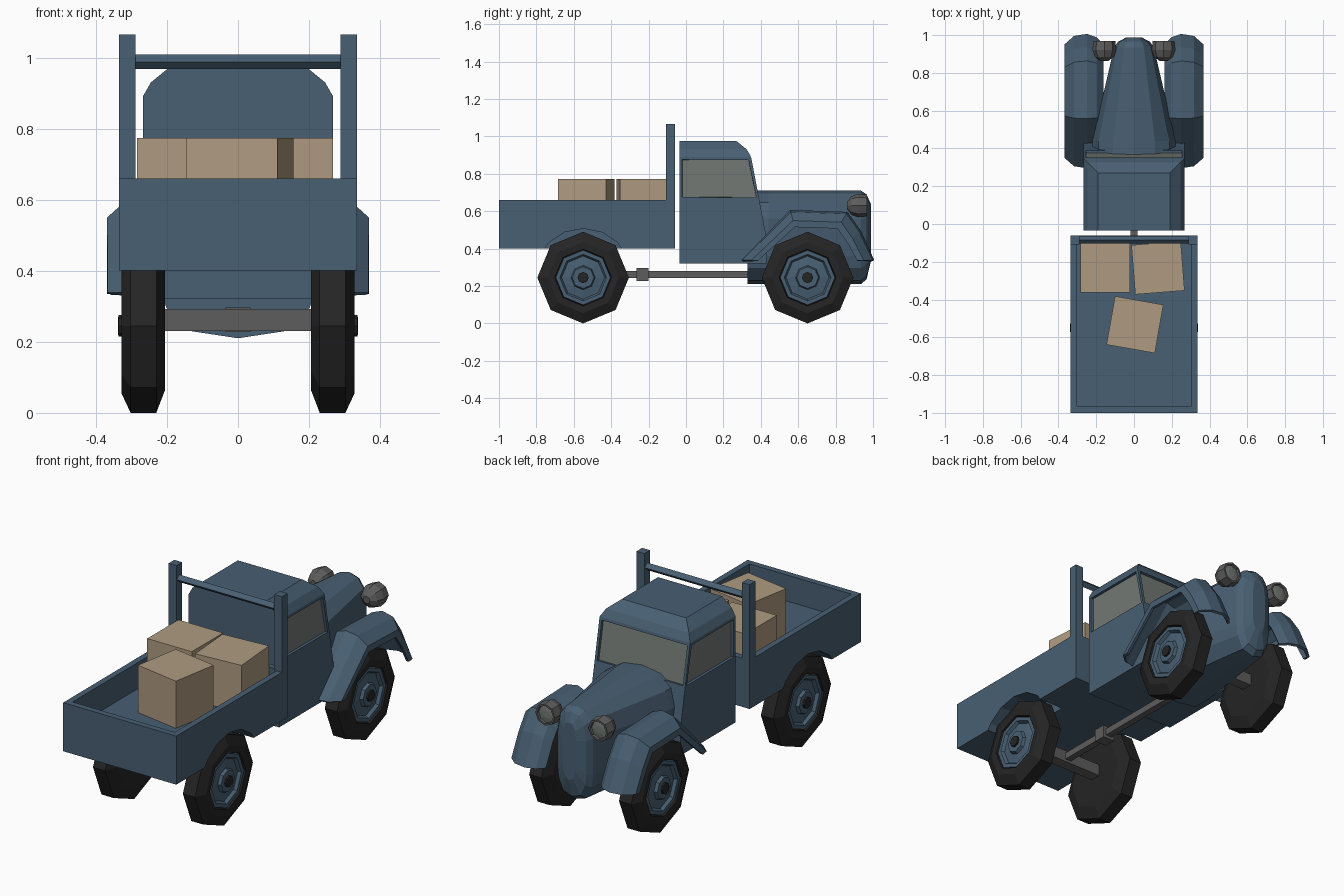
import bpy, bmesh
from math import sin, cos, pi, radians
from mathutils import Vector

if "Cube" in bpy.data.objects:
    bpy.data.objects.remove(bpy.data.objects["Cube"])


def material(name, r, g, b):
    m = bpy.data.materials.new(name)
    m.diffuse_color = (r, g, b, 1)
    m.use_nodes = True
    m.node_tree.nodes["Principled BSDF"].inputs["Base Color"].default_value = m.diffuse_color
    return m


BLUE = material("blue_paint", 0.065, 0.115, 0.17)
TAN = material("cardboard", 0.43, 0.33, 0.22)
BLACK = material("rubber", 0.018, 0.018, 0.018)
GREY = material("bare_metal", 0.11, 0.11, 0.11)
GLASS = material("glass", 0.17, 0.19, 0.175)


def finish(name, bm, *mats):
    bmesh.ops.recalc_face_normals(bm, faces=bm.faces)
    me = bpy.data.meshes.new(name)
    bm.to_mesh(me)
    bm.free()
    ob = bpy.data.objects.new(name, me)
    bpy.context.collection.objects.link(ob)
    for m in mats:
        me.materials.append(m)
    return ob


def box_bm(x0, x1, y0, y1, z0, z1):
    bm = bmesh.new()
    bmesh.ops.create_cube(bm, size=1)
    for v in bm.verts:
        v.co = (x0 + (v.co.x + .5) * (x1 - x0), y0 + (v.co.y + .5) * (y1 - y0),
                z0 + (v.co.z + .5) * (z1 - z0))
    return bm


def box(name, mat, *b):
    return finish(name, box_bm(*b), mat)


def loft_bm(rings, closed=True, caps=True):
    """Skin a list of equal-length point rings."""
    bm = bmesh.new()
    rows = [[bm.verts.new(p) for p in r] for r in rings]
    n = len(rows[0])
    for a, b in zip(rows, rows[1:]):
        for i in range(n if closed else n - 1):
            j = (i + 1) % n
            bm.faces.new((a[i], a[j], b[j], b[i]))
    if caps:
        bm.faces.new(rows[0])
        bm.faces.new(rows[-1])
    return bm


def lathe(name, mat, profile, origin, axis, side=1, sides=8):
    """Turn (offset, radius) pairs around the x or y axis."""
    rings = []
    for o, r in profile:
        ring = []
        for i in range(sides):
            c, s = r * cos(2 * pi * i / sides), r * sin(2 * pi * i / sides)
            p = (side * o, c, s) if axis == 'x' else (c, o, s)
            ring.append(Vector(origin) + Vector(p))
        rings.append(ring)
    return finish(name, loft_bm(rings), mat)


WHEEL_Z = 0.245
REAR_Y, FRONT_Y = -0.55, 0.65

# Cargo bed: hollowed box with wheel arches cut out
bm = box_bm(-.335, .335, -1, -.06, .40, .66)
top = max(bm.faces, key=lambda f: f.calc_center_median().z)
bmesh.ops.inset_region(bm, faces=[top], thickness=.046)
bmesh.ops.inset_region(bm, faces=[top], thickness=.0005, depth=-.14)
bed = finish("cargo_bed", bm, BLUE)
for s, tag in ((1, "right"), (-1, "left")):
    cutter = lathe("arch_cutter_" + tag, BLUE, [(.19, .262), (.40, .262)],
                   (0, REAR_Y, WHEEL_Z), 'x', s, 16)
    cutter.hide_render = True
    cutter.hide_viewport = True
    cut = bed.modifiers.new("arch_" + tag, 'BOOLEAN')
    cut.operation = 'DIFFERENCE'
    cut.solver = 'EXACT'
    cut.object = cutter

# Headboard posts and rail
for s, tag in ((1, "right"), (-1, "left")):
    a, b = sorted((s * .289, s * .335))
    box("headboard_post_" + tag, BLUE, a, b, -.108, -.06, .655, 1.065)
lathe("headboard_rail", BLUE, [(-.295, .02), (.295, .02)], (0, -.084, .988), 'x', 1, 4)

# Cardboard boxes in the bed
for i, (x, y, size, rot) in enumerate([(-.152, -.23, .264, 0), (.127, -.232, .262, 4.5),
                                       (.005, -.533, .26, -10)]):
    h = size / 2
    crate = box("cargo_box_%d" % (i + 1), TAN, -h, h, -h, h, 0, .253)
    crate.location = (x, y, .52)
    crate.rotation_euler.z = radians(rot)

# Cab: stacked rectangles (z, half width, front y), then inset windows
levels = [(.32, .268, .43), (.46, .268, .43), (.66, .268, .392), (.89, .268, .348),
          (.93, .245, .325), (.975, .19, .27)]
bm = loft_bm([[(-w, -.035, z), (w, -.035, z), (w, y, z), (-w, y, z)] for z, w, y in levels])
bmesh.ops.recalc_face_normals(bm, faces=bm.faces)
panes = [f for f in bm.faces
         if .7 < f.calc_center_median().z < .85 and f.calc_center_median().y > .1]
bmesh.ops.inset_individual(bm, faces=panes, thickness=.021)
bmesh.ops.inset_individual(bm, faces=panes, thickness=.001, depth=-.014)
for f in panes:
    f.material_index = 1
finish("cab", bm, BLUE, GLASS)

# Bonnet and nose: rounded section tapering forward (y, half width, top, bottom)
half = [(0, 1), (.5, .94), (.85, .75), (1, .4), (1, -.4), (.92, -.65), (.6, -.92), (0, -1)]
section = half + [(-x, z) for x, z in half[-2:0:-1]]
stations = [(.33, .22, .71, .21), (.44, .22, .71, .21), (.935, .105, .71, .21),
            (.965, .085, .69, .235), (.988, .04, .64, .33)]
finish("bonnet", loft_bm([[(x * w, y, (t + b) / 2 + z * (t - b) / 2) for x, z in section]
                          for y, w, t, b in stations]), BLUE)

# Front fenders: arch path swept with a crowned cross-section
path = [(.30, .335), (.56, .60), (.86, .59), (.93, .49), (1.0, .335)]
crown = [(.168, .85), (.20, .95), (.25, 1), (.315, .97), (.362, .85), (.362, .76)]
for s, tag in ((1, "right"), (-1, "left")):
    rows = [[(s * x, FRONT_Y + (y - FRONT_Y) * k,
              max(.335, WHEEL_Z + (z - WHEEL_Z) * k) if z > .4 else .335)
             for x, k in crown] for y, z in path]
    fender = finish("front_fender_" + tag, loft_bm(rows, False, False), BLUE)
    thick = fender.modifiers.new("thickness", 'SOLIDIFY')
    thick.thickness = .014
    thick.offset = 0

# Wheels: tyre, stepped rim and hub cap
tyre = [(.205, .10), (.205, .18), (.23, .245), (.302, .245), (.328, .19), (.325, .152), (.295, .148)]
rim = [(.29, .15), (.318, .146), (.318, .125), (.302, .115), (.310, .065), (.326, .058)]
hub = [(.32, .03), (.336, .03), (.338, .02)]
for y, end in ((FRONT_Y, "front"), (REAR_Y, "rear")):
    for s, tag in ((1, "right"), (-1, "left")):
        for part, mat, prof in (("tyre", BLACK, tyre), ("rim", BLUE, rim), ("hub", BLACK, hub)):
            lathe("%s_%s_%s" % (end, part, tag), mat, prof, (0, y, WHEEL_Z), 'x', s)

# Axles and drive shaft
box("rear_axle", GREY, -.21, .21, -.58, -.52, .23, .293)
box("front_axle", GREY, -.21, .21, .62, .68, .23, .293)
box("drive_shaft", GREY, -.018, .018, -.55, .36, .244, .28)
box("shaft_joint", GREY, -.035, .035, -.265, -.20, .228, .296)

# Headlights with recessed lenses
for s, tag in ((1, "right"), (-1, "left")):
    centre = (s * .157, 0, .63)
    lathe("headlight_" + tag, GREY, [(.862, .02), (.885, .05), (.92, .063), (.968, .058),
                                     (.968, .048), (.95, .045)], centre, 'y')
    lathe("headlight_lens_" + tag, GLASS, [(.945, .046), (.956, .046), (.96, .02)], centre, 'y')
